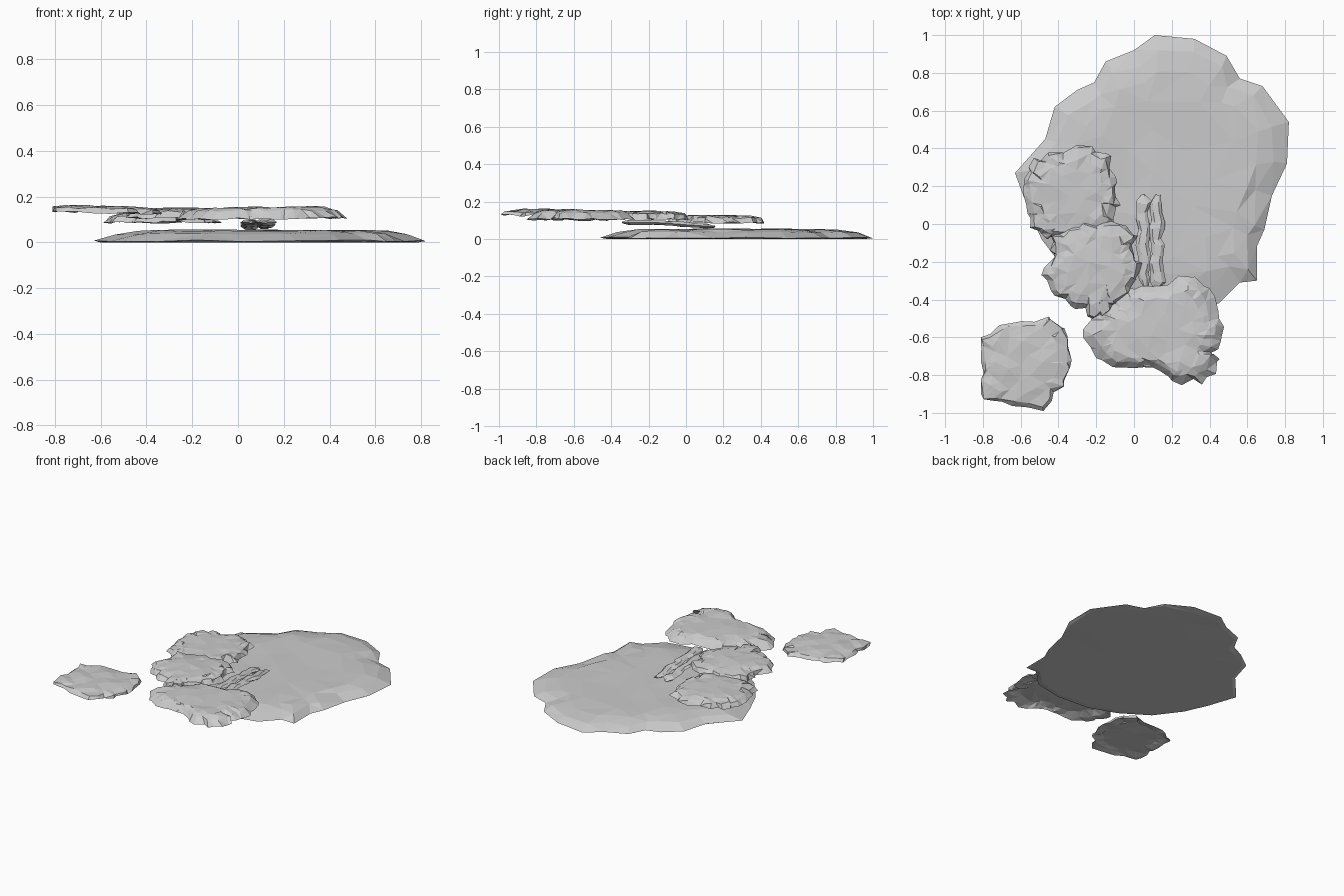
import bpy, bmesh, math, random
from mathutils import Vector
from mathutils.geometry import delaunay_2d_cdt

if "Cube" in bpy.data.objects:
    bpy.data.objects.remove(bpy.data.objects["Cube"])

random.seed(4)


def jit(d):
    return random.uniform(-d, d)


def finish(bm, name):
    bmesh.ops.delete(bm, geom=[v for v in bm.verts if not v.link_faces], context='VERTS')
    bmesh.ops.triangulate(bm, faces=[f for f in bm.faces if len(f.verts) > 3])
    bmesh.ops.recalc_face_normals(bm, faces=bm.faces)
    me = bpy.data.meshes.new(name)
    bm.to_mesh(me)
    bm.free()
    ob = bpy.data.objects.new(name, me)
    bpy.context.collection.objects.link(ob)


def bridge(bm, a, b):
    n = len(a)
    for i in range(n):
        j = (i + 1) % n
        bm.faces.new((a[i], a[j], b[j], b[i]))


def cap(bm, ring, c, gap, z, rough_z):
    """Fill a ring with irregular facets through scattered inner points."""
    pts = [v.co.xy for v in ring]
    n = len(pts)
    inner = []
    for _ in range(400):
        p = c + (random.choice(pts) - c) * math.sqrt(random.random()) * .9
        if all((p - q).length > gap for q in inner) and all((p - q).length > gap * .6 for q in pts):
            inner.append(p)
    out = delaunay_2d_cdt(pts + inner, [], [list(range(n))], 1, 1e-6)
    verts = []
    for co, orig in zip(out[0], out[3]):
        if orig and orig[0] < n:
            verts.append(ring[orig[0]])
        else:
            verts.append(bm.verts.new((co.x, co.y, max(0, z + jit(rough_z)))))
    for f in out[2]:
        if len({verts[i] for i in f}) == 3:
            bm.faces.new([verts[i] for i in f])


def slab(name, outline, rings, rough, rough_z, gap, split=1, tilt=0.0, base=0.0):
    """Ragged stone slab: outline repeated as (scale, z) rings, capped at both ends."""
    pts = []
    for i, p in enumerate(outline):
        a, b = Vector(p), Vector(outline[(i + 1) % len(outline)])
        for k in range(split):
            q = a.lerp(b, k / split)
            if k:
                q += Vector((jit(rough), jit(rough)))
            pts.append(q)
    c = sum(pts, Vector((0, 0))) / len(pts)
    bm = bmesh.new()
    loops = []
    for s, z in rings:
        d = 0 if s == 1 else rough * .6
        loop = []
        for p in pts:
            q = c + (p - c) * s + Vector((jit(d), jit(d)))
            loop.append(bm.verts.new((q.x, q.y, max(base, z + jit(rough_z)))))
        loops.append(loop)
    for a, b in zip(loops, loops[1:]):
        bridge(bm, a, b)
    cap(bm, loops[0], c, gap * 1.5, rings[0][1], 0)
    cap(bm, loops[-1], c, gap, rings[-1][1] + .003, rough_z)
    for v in bm.verts:
        v.co.z += tilt * (v.co.x - c.x)
    finish(bm, name)


# Broad ground slab with a bevelled rim
slab("base_slab",
     [(.11, 1), (.32, .98), (.49, .89), (.56, .77), (.68, .73), (.82, .54), (.81, .32),
      (.73, .15), (.69, -.03), (.65, -.12), (.65, -.3), (.56, -.31), (.45, -.42),
      (.25, -.46), (.02, -.44), (-.18, -.38), (-.36, -.25), (-.49, -.08), (-.56, .08),
      (-.63, .27), (-.47, .45), (-.42, .62), (-.3, .71), (-.21, .75), (-.15, .86), (0, .92)],
     [(.95, 0), (1, .007), (.88, .037), (.74, .05)], .03, .004, .15)


def rock(name, outline, zb, zt, skirt, tilt=0.0):
    """Thin weathered rock whose hollow underside follows its top."""
    h = zt - zb
    slab(name, outline,
         [(.72, zt - h * .5), (.9, zb + h * .25), (1, zb + h * .15),
          (skirt, zt - h * .3), (.72, zt - h * .12)],
         .024, .005, .065, 3, tilt, zb)


# Four flat rocks
rock("back_rock",
     [(-.58, .24), (-.53, .35), (-.43, .38), (-.22, .41), (-.12, .36), (-.09, .22), (-.07, .1),
      (-.1, 0), (-.2, -.07), (-.33, -.09), (-.46, -.08), (-.55, -.02), (-.57, .1)], .08, .128, .9)
rock("middle_rock",
     [(-.44, -.06), (-.3, 0), (-.17, .01), (-.04, -.01), (.02, -.06), (0, -.16), (.03, -.25),
      (-.02, -.34), (-.1, -.42), (-.16, -.49), (-.22, -.5), (-.31, -.45), (-.42, -.38),
      (-.49, -.27), (-.42, -.16)], .098, .15, .92)
rock("front_rock",
     [(-.27, -.6), (-.22, -.48), (-.1, -.42), (-.04, -.34), (.1, -.33), (.3, -.28), (.4, -.34),
      (.45, -.5), (.46, -.62), (.41, -.68), (.44, -.73), (.36, -.85), (.2, -.83), (.1, -.76),
      (-.05, -.76), (-.2, -.71)], .095, .157, .86, .01)
rock("outer_rock",
     [(-.81, -.6), (-.68, -.53), (-.45, -.49), (-.37, -.55), (-.33, -.72), (-.37, -.86),
      (-.48, -.99), (-.7, -.94), (-.81, -.9), (-.8, -.77)], .125, .158, .95, -.025)


# Two knobbly ridges running back from the front rock
def ridge(name, x0, x1, phase):
    bm, loops, n, sides = bmesh.new(), [], 11, 6
    for k in range(n + 1):
        t = k / n
        y = .15 - .49 * t + jit(.01)
        x = x0 + (x1 - x0) * t + .008 * math.sin(k * 1.9 + phase)
        r = .036 + jit(.008)
        if k in (0, n):
            r = .014
        z = .066 + .022 * min(1, t * 1.6)
        loops.append([bm.verts.new((x + r * math.cos(math.tau * i / sides), y + jit(.01),
                                    z + r * .4 * math.sin(math.tau * i / sides)))
                      for i in range(sides)])
    for a, b in zip(loops, loops[1:]):
        bridge(bm, a, b)
    bm.faces.new(loops[0])
    bm.faces.new(loops[-1])
    finish(bm, name)


ridge("left_ridge", .045, .055, 0)
ridge("right_ridge", .12, .122, 2)
